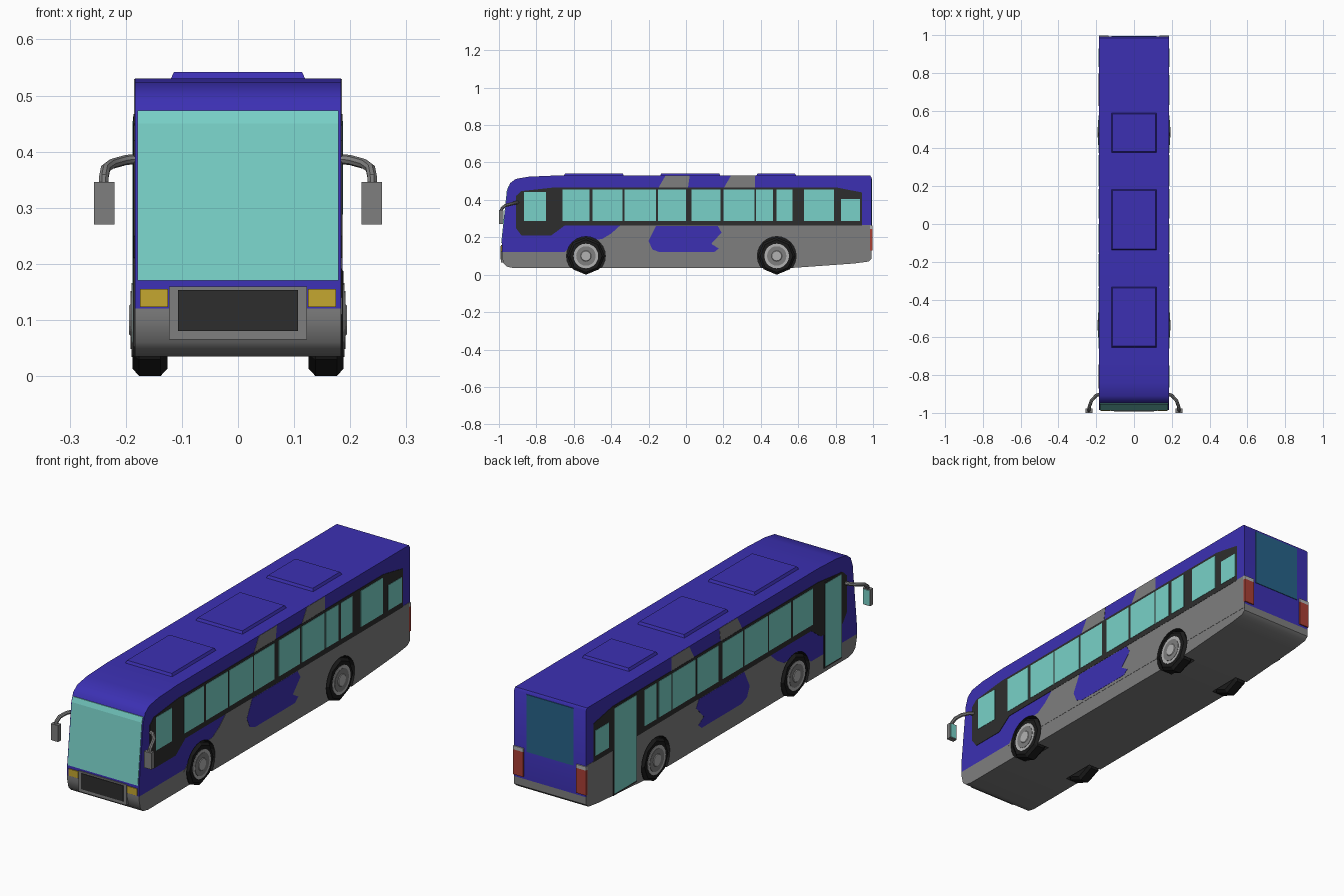
import bpy, bmesh
from math import pi, radians

if "Cube" in bpy.data.objects:
    bpy.data.objects.remove(bpy.data.objects["Cube"], do_unlink=True)


def material(name, r, g, b):
    m = bpy.data.materials.new(name)
    m.use_nodes = True
    m.diffuse_color = (r, g, b, 1)
    m.node_tree.nodes["Principled BSDF"].inputs["Base Color"].default_value = (r, g, b, 1)
    return m


BLUE = material("body blue", .045, .03, .45)
GREY = material("skirt grey", .21, .21, .21)
GLASS = material("window teal", .19, .64, .58)
REAR = material("rear glass blue", .02, .125, .25)
BAND = material("trim black", .027, .027, .027)
RUBBER = material("tyre black", .011, .011, .011)
SILVER = material("rim silver", .45, .45, .45)
YELLOW = material("headlight yellow", .56, .39, .03)
RED = material("tail light red", .4, .05, .035)


def finish(name, bm, mat):
    bmesh.ops.recalc_face_normals(bm, faces=bm.faces[:])
    me = bpy.data.meshes.new(name)
    bm.to_mesh(me)
    bm.free()
    me.materials.append(mat)
    ob = bpy.data.objects.new(name, me)
    bpy.context.collection.objects.link(ob)
    return ob


def prism(name, pts, x0, x1, mat):
    """Extrude a (y, z) outline from x0 to x1."""
    bm = bmesh.new()
    face = bm.faces.new([bm.verts.new((x0, y, z)) for y, z in pts])
    new = bmesh.ops.extrude_face_region(bm, geom=[face])["geom"]
    bmesh.ops.translate(bm, vec=(x1 - x0, 0, 0),
                        verts=[v for v in new if isinstance(v, bmesh.types.BMVert)])
    return finish(name, bm, mat)


def box(name, x, y, z, mat, taper=0):
    """Box between pairs of limits; the top may be drawn in by taper."""
    bm = bmesh.new()
    bmesh.ops.create_cube(bm, size=1)
    for v in bm.verts:
        t = taper if v.co.z > 0 else 0
        sx, sy = (1 if v.co.x > 0 else -1), (1 if v.co.y > 0 else -1)
        v.co = (x[sx > 0] - sx * t, y[sy > 0] - sy * t, z[v.co.z > 0])
    return finish(name, bm, mat)


def rect(y0, y1, z0, z1):
    return [(y0, z0), (y1, z0), (y1, z1), (y0, z1)]


def disc(name, s, y, r, x0, x1, sides, mat, bevel=0):
    """Wheel part lying along x."""
    bpy.ops.mesh.primitive_cylinder_add(vertices=sides, radius=r, depth=x1 - x0,
                                        location=(s * (x0 + x1) / 2, y, .1),
                                        rotation=(0, pi / 2, 0))
    ob = bpy.context.object
    ob.name = name
    ob.data.materials.append(mat)
    if bevel:
        b = ob.modifiers.new("rounded", 'BEVEL')
        b.width, b.segments, b.limit_method, b.angle_limit = bevel, 1, 'ANGLE', radians(60)
    return ob


def smooth(ob):
    bpy.ops.object.select_all(action='DESELECT')
    ob.select_set(True)
    bpy.context.view_layer.objects.active = ob
    bpy.ops.object.shade_smooth_by_angle(angle=radians(35))


W = .184            # half width of the shell
WHEELS = {"front": -.535, "rear": .485}

# Shell: side outline, cut at the skirt line so the bottom is grey
outline = [(-.92, .035), (-.955, .042), (-.975, .06), (-.985, .1), (-.985, .17),
           (-.955, .45), (-.94, .49), (-.91, .512), (-.84, .524), (-.7, .53),
           (.985, .53), (.992, .52), (.992, .085), (.975, .07), (.9, .06), (.55, .035)]
body = prism("body", outline, -W, W, BLUE)
body.data.materials.append(GREY)
bm = bmesh.new()
bm.from_mesh(body.data)
bmesh.ops.bisect_plane(bm, geom=bm.verts[:] + bm.edges[:] + bm.faces[:],
                       plane_co=(0, 0, .12), plane_no=(0, 0, 1))
for f in bm.faces:
    f.material_index = int(f.calc_center_median().z < .12)
bm.to_mesh(body.data)
bm.free()
smooth(body)
arched = [body]

# Side trim shapes
skirt = [(-.66, .11), (-.62, .15), (-.55, .185), (-.45, .19), (-.4, .22), (-.35, .265),
         (.991, .265), (.991, .1)]
swoosh = [(-.16, .26), (-.2, .18), (-.18, .135), (-.14, .12), (.15, .12), (.175, .14),
          (.135, .165), (.19, .225), (.17, .26)]
band = [(-.91, .25), (-.88, .21), (-.72, .21), (-.65, .262), (.94, .262), (.94, .44),
        (.8, .467), (-.7, .467), (-.88, .447), (-.91, .42)]
roof_patches = [[(-.15, .46), (.01, .46), (.02, .529), (-.11, .529)],
                [(.2, .46), (.37, .46), (.37, .529), (.24, .529)]]
panes = [(-.66, -.515), (-.5, -.34), (-.33, -.16), (-.15, 0), (.03, .185),
         (.2, .365), (.375, .465), (.485, .57)]
door_bays = {"front": (-.866, -.749, .442), "rear": (.63, .79, .455)}

for s, side in ((1, "left"), (-1, "right")):
    def plate(name, pts, out, mat):
        return prism(f"{side}_{name}", pts, s * (W - .003), s * (W + out), mat)

    arched.append(plate("skirt", skirt, .001, GREY))
    plate("swoosh", swoosh, .002, BLUE)
    for i, pts in enumerate(roof_patches):
        plate(f"roof_patch_{i + 1}", pts, .0012, GREY)
    plate("window_band", band, .002, BAND)
    for i, (a, b) in enumerate(panes):
        plate(f"window_{i + 1}", rect(a, b, .288, .455), .0035, GLASS)
    plate("rear_quarter_window", rect(.83, .93, .288, .405), .0035, GLASS)

    # Tall doors on the right, plain windows in the same bays on the left
    for end, (a, b, top) in door_bays.items():
        if s > 0:
            plate(f"{end}_bay_window", rect(a, b, .288, top), .0035, GLASS)
        else:
            plate(f"{end}_door_frame", rect(a - .006, b + .006, .052, top + .008), .0028, BAND)
            plate(f"{end}_door", rect(a, b, .06, top), .004, GLASS)

    # Wheels
    for end, y in WHEELS.items():
        n = f"{side}_{end}_"
        disc(n + "tyre", s, y, .1, .126, .188, 8, RUBBER, .012)
        disc(n + "rim", s, y, .066, .15, .19, 20, SILVER)
        disc(n + "rim_dish", s, y, .052, .15, .1915, 20, GREY)
        disc(n + "hub", s, y, .03, .15, .194, 16, SILVER, .004)

    # Mirror on a bent arm
    cu = bpy.data.curves.new(f"{side}_mirror_arm", 'CURVE')
    cu.dimensions, cu.bevel_depth, cu.bevel_resolution, cu.use_fill_caps = '3D', .009, 2, True
    path = [(.178, -.9, .387), (.2, -.908, .385), (.225, -.935, .378),
            (.236, -.965, .37), (.239, -.984, .355), (.239, -.988, .335)]
    sp = cu.splines.new('POLY')
    sp.points.add(len(path) - 1)
    for p, (x, y, z) in zip(sp.points, path):
        p.co = (s * x, y, z, 1)
    arm = bpy.data.objects.new(cu.name, cu)
    bpy.context.collection.objects.link(arm)
    bpy.ops.object.select_all(action='DESELECT')
    arm.select_set(True)
    bpy.context.view_layer.objects.active = arm
    bpy.ops.object.convert(target='MESH')
    arm.data.materials.clear()
    arm.data.materials.append(GREY)
    smooth(arm)
    xs = sorted((s * .22, s * .257))
    box(f"{side}_mirror", xs, (-1, -.978), (.27, .346), GREY)
    box(f"{side}_mirror_glass", (xs[0] + .003, xs[1] - .003), (-.979, -.976), (.274, .342), GLASS)

    # Lamps
    box(f"{side}_headlight", sorted((s * .125, s * .175)), (-.989, -.975), (.123, .155), YELLOW)
    xs = sorted((s * .135, s * (W + .002)))
    box(f"{side}_tail_light", xs, (.985, .997), (.13, .245), RED)
    box(f"{side}_reverse_light", xs, (.985, .997), (.245, .262), SILVER)

# Wheel arches, cut from the shell and skirts
for s in (1, -1):
    for end, y in WHEELS.items():
        cutter = disc(f"{end}_arch_cutter", s, y, .104, .12, .22, 24, RUBBER)
        cutter.hide_render = True
        cutter.hide_set(True)
        cutter.display_type = 'WIRE'
        for ob in arched:
            if ob is body or ob.name.startswith("left" if s > 0 else "right"):
                m = ob.modifiers.new("arch", 'BOOLEAN')
                m.operation, m.solver, m.object = 'DIFFERENCE', 'EXACT', cutter
                m.material_mode = 'TRANSFER'

# Front: windscreen, bumper and grille
screen = [(-.988, .17), (-.958, .45), (-.95, .473)]
prism("windscreen", screen + [(y + .009, z) for y, z in reversed(screen)], -.179, .179, GLASS)
box("front_bumper", (-.123, .123), (-.99, -.975), (.065, .16), GREY)
box("front_grille", (-.107, .107), (-.993, -.985), (.08, .153), BAND)

# Rear: window
box("rear_window", (-.12, .12), (.988, .995), (.25, .515), REAR)

# Roof units
for i, (a, b) in enumerate([(-.655, -.33), (-.14, .185), (.375, .59)]):
    box(f"roof_unit_{i + 1}", (-.122, .122), (a, b), (.525, .542), BLUE, taper=.008)
